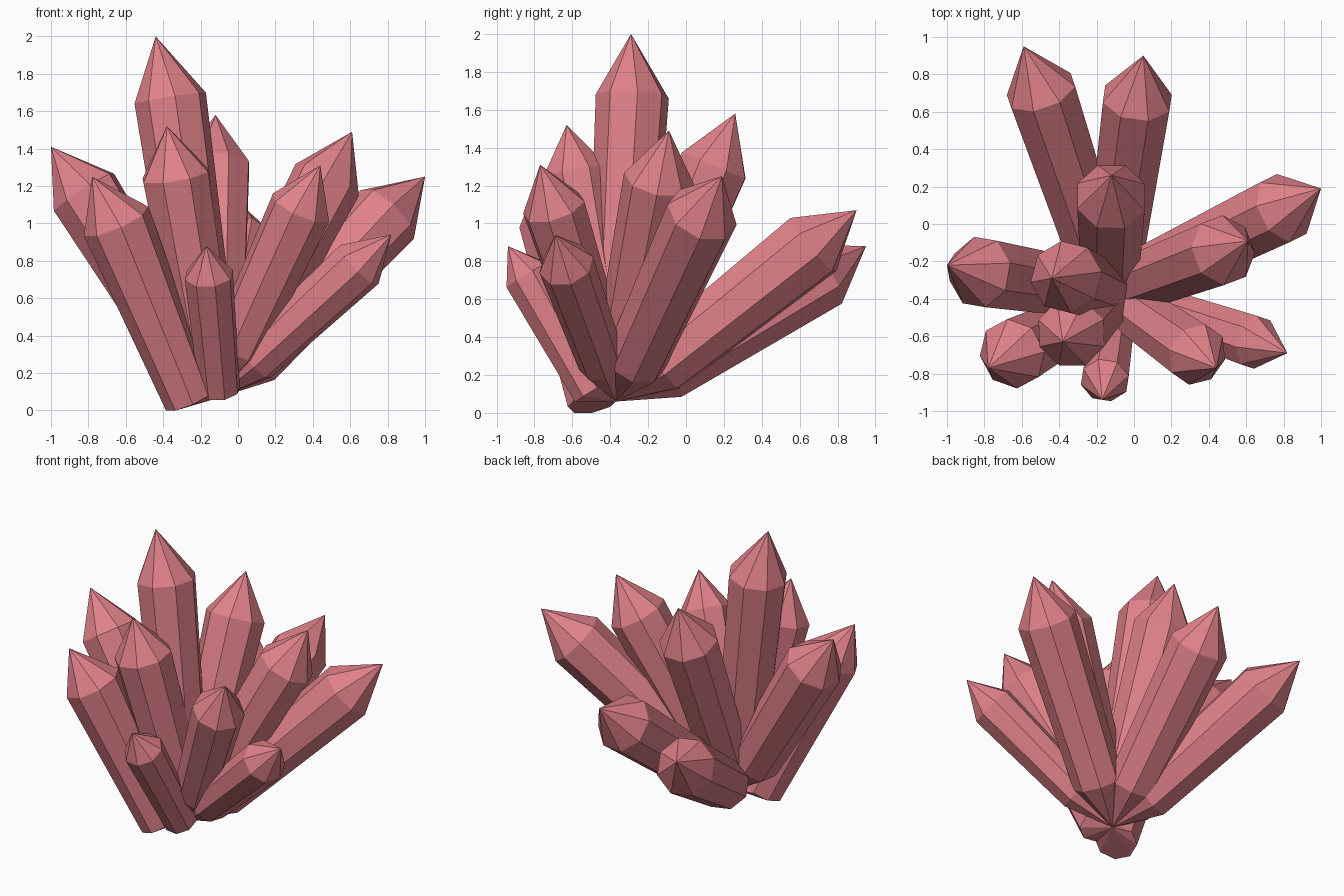
import bpy, bmesh, math
from mathutils import Vector

if "Cube" in bpy.data.objects:
    bpy.data.objects.remove(bpy.data.objects["Cube"])

SIDES = 8
ROOT = Vector((-0.13, -0.37, 0.06))   # point where all crystals meet

mat = bpy.data.materials.new("rose_crystal")
mat.diffuse_color = (0.74, 0.22, 0.25, 1)
mat.use_nodes = True
mat.node_tree.nodes["Principled BSDF"].inputs["Base Color"].default_value = mat.diffuse_color


def crystal(name, tip, radius, foot=None, shoulder=0.82, taper=0.85, shift=(0, 0, 0)):
    """Tapered eight-sided shaft, pointed at the tip and at the shared root."""
    tip = Vector(tip)
    if foot is None:
        foot = ROOT + (tip - ROOT).normalized() * 0.31
        start = ROOT
    else:
        foot = Vector(foot)
        start = foot
    axis = (tip - start).normalized()
    top = start.lerp(tip, shoulder) + Vector(shift)
    side = axis.cross(Vector((0, 0, 1))).normalized()
    up = side.cross(axis)

    bm = bmesh.new()

    def ring(center, r):
        angles = [2 * math.pi * (i + 0.5) / SIDES for i in range(SIDES)]
        return [bm.verts.new(center + r * (side * math.cos(a) + up * math.sin(a)))
                for a in angles]

    low, high = ring(foot, radius * taper), ring(top, radius)
    root_v, tip_v = bm.verts.new(ROOT), bm.verts.new(tip)
    for i in range(SIDES):
        j = (i + 1) % SIDES
        bm.faces.new((root_v, low[j], low[i]))
        bm.faces.new((low[i], low[j], high[j], high[i]))
        bm.faces.new((high[i], high[j], tip_v))
    bmesh.ops.recalc_face_normals(bm, faces=bm.faces)
    mesh = bpy.data.meshes.new(name)
    bm.to_mesh(mesh)
    bm.free()
    mesh.materials.append(mat)
    bpy.context.collection.objects.link(bpy.data.objects.new(name, mesh))


# Upright crystals
crystal("tall_crystal", (-0.44, -0.29, 2.0), 0.195, shoulder=0.83, shift=(0.025, 0.02, 0))
crystal("rear_upright_crystal", (-0.12, 0.26, 1.58), 0.195)
crystal("front_upright_crystal", (-0.38, -0.63, 1.52), 0.19)
crystal("right_upright_crystal", (0.61, -0.09, 1.49), 0.19)
crystal("front_right_crystal", (0.44, -0.77, 1.31), 0.17)

# Leaning crystals
crystal("left_crystal", (-1.0, -0.22, 1.41), 0.195, shift=(0.02, -0.01, 0))
crystal("right_crystal", (1.0, 0.19, 1.25), 0.193, shoulder=0.83, shift=(-0.01, -0.01, 0))
crystal("rear_left_crystal", (-0.59, 0.95, 0.88), 0.195, shift=(0.01, 0, 0))
crystal("rear_crystal", (0.05, 0.90, 1.07), 0.194)
crystal("low_right_crystal", (0.82, -0.69, 0.94), 0.148)

# Front crystals whose feet sit lower and further out
crystal("front_left_crystal", (-0.78, -0.77, 1.25), 0.19, foot=(-0.26, -0.49, 0.055),
        shoulder=0.8, taper=0.72, shift=(0.025, 0.02, 0))
crystal("small_front_crystal", (-0.17, -0.94, 0.88), 0.133, foot=(-0.10, -0.49, 0.11),
        shoulder=0.8, shift=(0, 0.015, 0))
